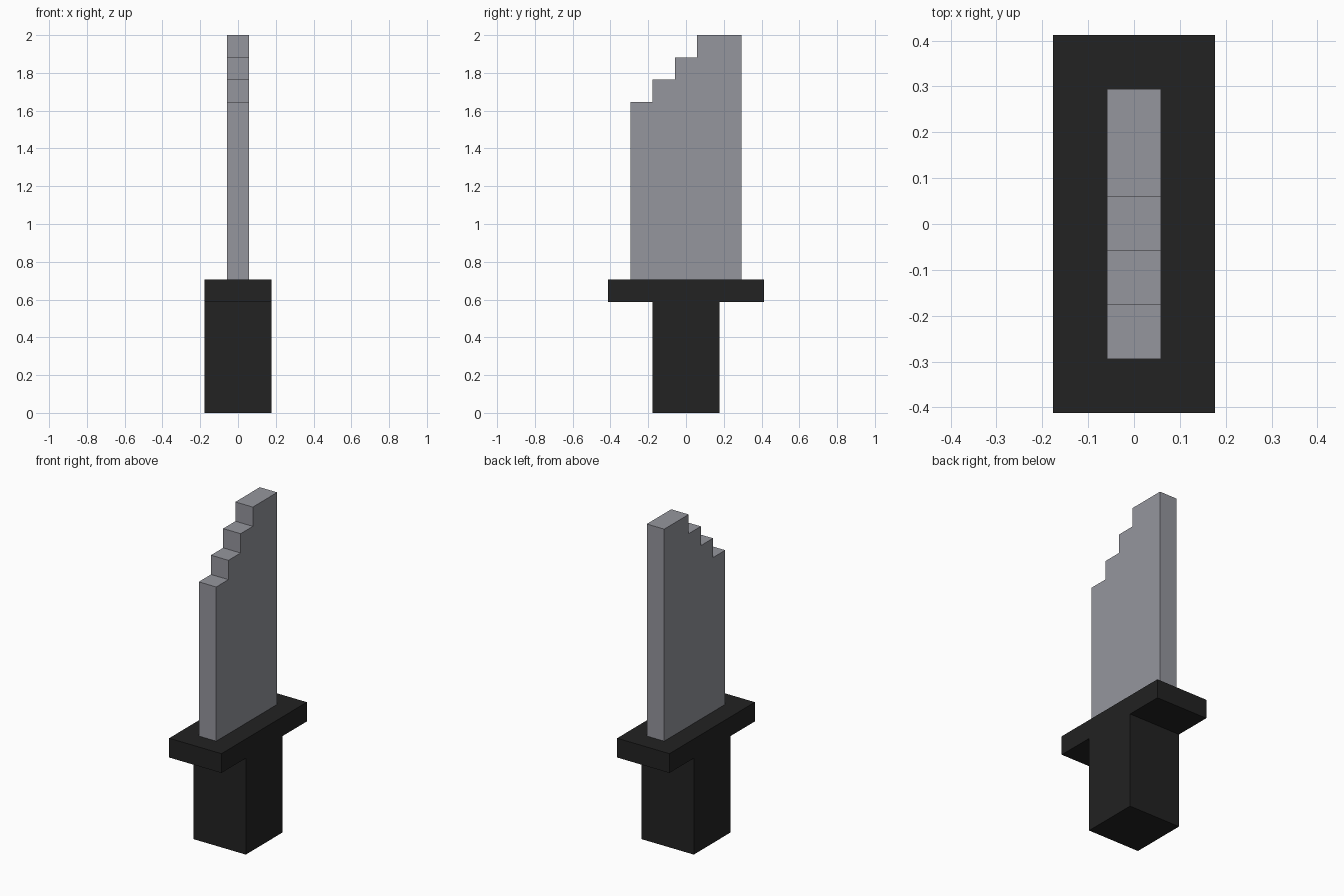
import bpy
import bmesh
from mathutils import Matrix, Vector

cube = bpy.data.objects.get("Cube")
if cube:
    bpy.data.objects.remove(cube, do_unlink=True)

U = 2 / 17  # one block of the model


def make_material(name, rgb):
    mat = bpy.data.materials.new(name)
    mat.use_nodes = True
    mat.diffuse_color = (*rgb, 1)
    for node in mat.node_tree.nodes:
        if node.type == 'BSDF_PRINCIPLED':
            node.inputs["Base Color"].default_value = (*rgb, 1)
    return mat


def add_object(name, bm, mat):
    bmesh.ops.recalc_face_normals(bm, faces=bm.faces)
    mesh = bpy.data.meshes.new(name)
    bm.to_mesh(mesh)
    bm.free()
    mesh.materials.append(mat)
    obj = bpy.data.objects.new(name, mesh)
    bpy.context.collection.objects.link(obj)
    return obj


def add_box(name, size, bottom, mat):
    """Box centred on the z axis, sized in blocks."""
    bm = bmesh.new()
    bmesh.ops.create_cube(bm, size=1)
    lift = Matrix.Translation((0, 0, (bottom + size[2] / 2) * U))
    bm.transform(lift @ Matrix.Diagonal(Vector(size) * U).to_4x4())
    return add_object(name, bm, mat)


def add_plate(name, outline, width, mat):
    """Side outline (y, z) in blocks, extruded across x."""
    bm = bmesh.new()
    face = bm.faces.new([bm.verts.new((-width / 2 * U, y * U, z * U))
                         for y, z in outline])
    side = bmesh.ops.extrude_face_region(bm, geom=[face])
    verts = [v for v in side["geom"] if isinstance(v, bmesh.types.BMVert)]
    bmesh.ops.translate(bm, verts=verts, vec=(width * U, 0, 0))
    return add_object(name, bm, mat)


black = make_material("matte black", (0.016, 0.016, 0.016))
steel = make_material("steel grey", (0.30, 0.305, 0.34))

# Grip and crossguard
add_box("grip", (3, 3, 5), 0, black)
add_box("crossguard", (3, 7, 1), 5, black)

# Blade with a stepped tip rising toward the back
outline = [(2.5, 6), (-2.5, 6)]
for step in range(4):
    y, z = step - 2.5, 14 + step
    outline += [(y, z), (y + 1, z)]
outline[-1] = (2.5, 17)
add_plate("blade", outline, 1, steel)
